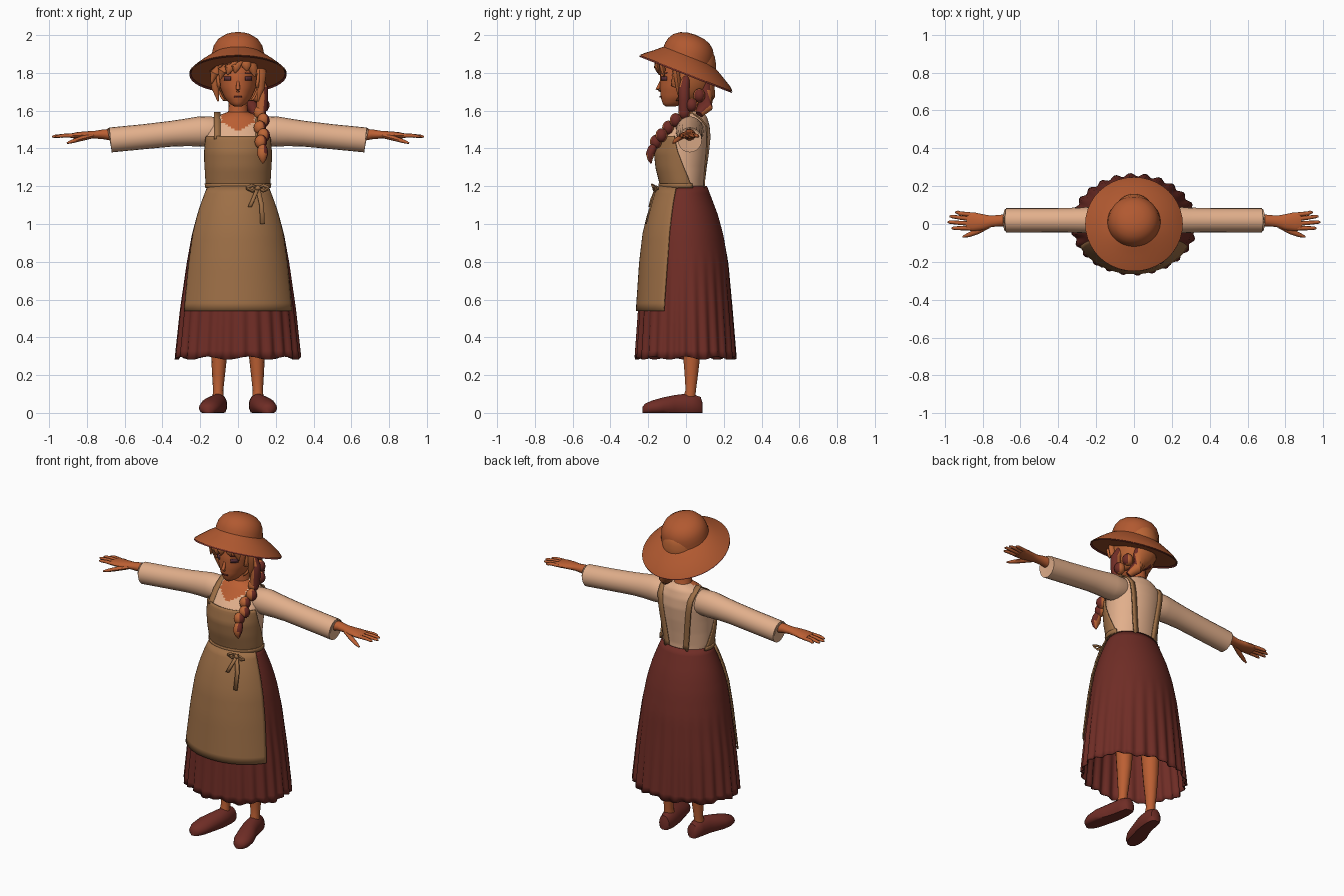
import bpy, bmesh, math
from mathutils import Vector

if "Cube" in bpy.data.objects:
    bpy.data.objects.remove(bpy.data.objects["Cube"])

def material(name, r, g, b):
    m = bpy.data.materials.new(name)
    m.diffuse_color = (r, g, b, 1)
    m.use_nodes = True
    m.node_tree.nodes["Principled BSDF"].inputs["Base Color"].default_value = m.diffuse_color
    return m

SKIN = material("skin", .50, .115, .033)
STRAW = material("straw", .44, .10, .03)
HAIR = material("hair", .50, .13, .036)
CREAM = material("cream_cloth", .76, .43, .26)
APRON = material("apron_cloth", .34, .16, .062)
MAROON = material("maroon", .16, .026, .019)
EYE = material("eye", .10, .03, .04)

def loft(name, rings, mats, closed=True, cap=True, rule=None, thick=0):
    """Skin a list of equal-length point rings; rule(center, normal) picks a material index."""
    bm = bmesh.new()
    vs = [[bm.verts.new(p) for p in r] for r in rings]
    n = len(vs[0])
    for a, b in zip(vs, vs[1:]):
        for i in range(n if closed else n - 1):
            j = (i + 1) % n
            bm.faces.new((a[i], a[j], b[j], b[i]))
    if closed and cap:
        bm.faces.new(vs[0][::-1])
        bm.faces.new(vs[-1])
    bmesh.ops.recalc_face_normals(bm, faces=bm.faces)
    for f in bm.faces:
        f.smooth = True
        if rule:
            f.material_index = rule(f.calc_center_median(), f.normal)
    me = bpy.data.meshes.new(name)
    bm.to_mesh(me)
    bm.free()
    me.set_sharp_from_angle(angle=math.radians(50))
    for m in mats:
        me.materials.append(m)
    ob = bpy.data.objects.new(name, me)
    bpy.context.collection.objects.link(ob)
    if thick:
        mod = ob.modifiers.new("thickness", 'SOLIDIFY')
        mod.thickness, mod.offset = thick, 0
    return ob

def section(table, z):
    """Interpolate (half width, front y, back y) at height z."""
    t = sorted(table)
    z = min(max(z, t[0][0]), t[-1][0])
    for p, q in zip(t, t[1:]):
        if z <= q[0]:
            k = (z - p[0]) / (q[0] - p[0])
            return [u + (v - u) * k for u, v in zip(p[1:], q[1:])]

def body_pt(table, z, phi, off=0.0):
    a, yf, yb = section(table, z)
    return ((a + off) * math.sin(phi), (yf + yb) / 2 - ((yb - yf) / 2 + off) * math.cos(phi), z)

def body_y(table, x, z, side, off):
    a, yf, yb = section(table, z)
    return (yf + yb) / 2 + side * ((yb - yf) / 2 * math.sqrt(max(0, 1 - (x / a) ** 2)) + off)

def steps(a, b, n):
    return [a + (b - a) * i / n for i in range(n + 1)]

def body(name, table, mats, n=40, rows=30, rule=None):
    zs = steps(table[0][0], table[-1][0], rows)
    return loft(name, [[body_pt(table, z, 2 * math.pi * i / n) for i in range(n)] for z in zs], mats, rule=rule)

def panel(name, table, z0, z1, phi0, phi1, off, mat, rows=16):
    """Cloth panel wrapped round the front, half angle going from phi0 to phi1."""
    rings = []
    for k in steps(0, 1, rows):
        ph = math.radians(phi0 + (phi1 - phi0) * k)
        rings.append([body_pt(table, z0 + (z1 - z0) * k, t, off) for t in steps(-ph, ph, 32)])
    return loft(name, rings, [mat], closed=False, thick=.008)

def tube(name, pts, mats, n=12, rule=None):
    """Elliptical tube; pts are (x, y, z, r_side, r_up)."""
    rings = []
    for i, p in enumerate(pts):
        d = Vector(pts[min(i + 1, len(pts) - 1)][:3]) - Vector(pts[max(i - 1, 0)][:3])
        ref = Vector((0, 0, 1)) if abs(d.normalized().z) < .8 else Vector((0, -1, 0))
        u = d.cross(ref).normalized()
        v = u.cross(d).normalized()
        rings.append([Vector(p[:3]) + u * p[3] * math.cos(t) + v * p[4] * math.sin(t)
                      for t in (2 * math.pi * j / n for j in range(n))])
    return loft(name, rings, mats, rule=rule)

def ribbon(name, pts, width, mat):
    w = Vector(width) / 2
    return loft(name, [[Vector(p) - w, Vector(p) + w] for p in pts], [mat], closed=False, thick=.008)

def bead(name, c, r, mats, rule=None):
    rings = []
    for a in steps(-1.45, 1.45, 8):
        rings.append([(c[0] + r[0] * math.cos(a) * math.cos(t), c[1] + r[1] * math.cos(a) * math.sin(t),
                       c[2] + r[2] * math.sin(a)) for t in (math.pi * j / 7 for j in range(14))])
    return loft(name, rings, mats, rule=rule)

# torso: blouse with an open neckline
TORSO = [(1.16, .15, -.12, .10), (1.22, .16, -.13, .10), (1.30, .165, -.15, .11), (1.38, .17, -.158, .122),
         (1.46, .175, -.14, .13), (1.52, .165, -.09, .125), (1.57, .115, -.05, .11), (1.595, .05, -.02, .085)]
body("blouse", TORSO, [CREAM, SKIN], n=56, rows=44,
     rule=lambda c, n: int(c.y < .03 and c.z > 1.49 + abs(c.x) * .6 and abs(c.x) < .085))

# skirt with pleats deepening to the hem
SKIRT = [(.29, .325, -.262, .258), (.55, .30, -.247, .24), (.8, .267, -.23, .22), (.95, .24, -.212, .193),
         (1.05, .212, -.188, .165), (1.13, .182, -.16, .135), (1.2, .152, -.128, .108)]
rings = []
for z in steps(.29, 1.2, 24):
    k = max(0, (.85 - z) / .56)
    rings.append([body_pt(SKIRT, z + (.008 * math.sin(9 * t) if z < .3 else 0), t, .009 * k * math.sin(26 * t))
                  for t in (2 * math.pi * i / 156 for i in range(156))])
loft("skirt", rings, [MAROON], cap=False, thick=.006)

# apron: lower panel, bib, waistband, straps, bow
panel("apron_panel", SKIRT, .54, 1.2, 64, 72, .014, APRON)
panel("apron_bib", TORSO, 1.19, 1.465, 112, 66, .008, APRON)
panel("apron_waistband", TORSO, 1.19, 1.215, 112, 112, .014, APRON, rows=2)
for s in (1, -1):
    path = [(s * .11, body_y(TORSO, .11, z, -1, .008), z) for z in steps(1.45, 1.55, 5)]
    path += [(s * .11, .03, 1.59)]
    path += [(s * x, body_y(TORSO, x, z, 1, .008), z) for x, z in zip(steps(.11, .065, 10), steps(1.555, 1.19, 10))]
    ribbon("apron_strap", path, (.034, 0, 0), APRON)
    ribbon("bow_loop", [(.105, -.15, 1.19), (.105 + s * .03, -.178, 1.205), (.105 + s * .06, -.172, 1.19),
                        (.105 + s * .03, -.168, 1.175), (.105, -.15, 1.19)], (0, -.01, .014), APRON)
ribbon("bow_tail_long", [(.105, -.16, 1.19), (.125, -.185, 1.1), (.13, -.212, 1.0)], (.024, 0, 0), APRON)
ribbon("bow_tail_short", [(.105, -.16, 1.19), (.08, -.185, 1.13), (.062, -.195, 1.09)], (.02, 0, 0), APRON)
bead("bow_knot", (.105, -.16, 1.19), (.016, .016, .014), [APRON])

# arms, hands, legs and shoes
for s in (1, -1):
    tube("sleeve", [(s * x, .02, z, ry, rz) for x, z, ry, rz in (
        (.07, 1.50, .05, .055), (.13, 1.492, .075, .076), (.2, 1.49, .072, .08), (.27, 1.485, .068, .073),
        (.35, 1.478, .065, .068), (.5, 1.462, .064, .066), (.675, 1.445, .064, .066), (.68, 1.445, .06, .061),
        (.665, 1.447, .045, .045))], [CREAM], n=20)
    tube("hand", [(s * x, y, z, ry, rz) for x, y, z, ry, rz in (
        (.64, .02, 1.47, .036, .034), (.71, .018, 1.475, .03, .027), (.755, .014, 1.473, .03, .021),
        (.80, .01, 1.471, .042, .02), (.85, .012, 1.469, .05, .018), (.885, .015, 1.467, .047, .012))], [SKIN], n=14)
    for y0, x1, y1 in ((.05, .945, .062), (.027, .975, .04), (.002, .985, .01), (-.022, .965, -.022)):
        tube("finger", [(s * .865, y0, 1.468, .012, .011), (s * .92, (y0 + y1) / 2, 1.468, .011, .01),
                        (s * (x1 - .012), y1, 1.464, .009, .008), (s * x1, y1, 1.462, .004, .004)], [SKIN], n=8)
    tube("thumb", [(s * .77, -.008, 1.468, .016, .014), (s * .83, -.04, 1.452, .015, .013),
                   (s * .875, -.058, 1.438, .012, .01), (s * .905, -.068, 1.428, .005, .005)], [SKIN], n=8)
    tube("leg", [(s * .095, .03, .9, .08, .085), (s * .097, .03, .5, .055, .06), (s * .1, .03, .3, .042, .046),
                 (s * .103, .028, .2, .034, .036), (s * .105, .025, .12, .027, .028),
                 (s * .105, .015, .06, .032, .035)], [SKIN], n=14)
    shoe = []
    for y, x, w, h in ((.088, .1, .015, .05), (.078, .1, .035, .085), (.03, .103, .046, .102), (-.02, .11, .05, .10),
                       (-.06, .12, .054, .095), (-.12, .14, .06, .083), (-.18, .152, .055, .066),
                       (-.215, .157, .038, .05), (-.23, .158, .014, .034)):
        shoe.append([(s * (x + w * math.cos(t)), y, max(0, h * (.4 + .6 * math.sin(t))))
                     for t in (math.pi * j / 9 for j in range(18))])
    loft("shoe", shoe, [MAROON])

# neck, head and face
tube("neck", [(0, .035, 1.54, .075, .065), (0, .03, 1.59, .052, .052), (0, .025, 1.68, .048, .052)], [SKIN], n=16)
HEAD = [(1.622, .018, -.108, -.06), (1.635, .042, -.122, 0), (1.67, .072, -.134, .075), (1.72, .094, -.138, .115),
        (1.78, .105, -.138, .135), (1.84, .107, -.13, .14), (1.90, .09, -.105, .13), (1.93, .04, -.06, .09)]
body("head", HEAD, [SKIN], n=32, rows=24)
tube("nose", [(0, -.128, 1.765, .006, .006), (0, -.142, 1.73, .01, .01), (0, -.15, 1.714, .012, .012),
              (0, -.138, 1.702, .008, .008)], [SKIN], n=8)
ribbon("mouth", [(x, body_y(HEAD, x, 1.674, -1, .001), 1.674) for x in steps(-.02, .02, 4)], (0, 0, .006), MAROON)
for s in (1, -1):
    for nm, z, h, m in (("eye", 1.77, .022, EYE), ("eyebrow", 1.80, .006, MAROON)):
        ribbon(nm, [(s * x, body_y(HEAD, x, z, -1, .001), z) for x in steps(.038, .072, 4)], (0, 0, h), m)

# hair: back cap, fringe, side locks, nape
rings = []
for z in steps(1.655, 1.925, 14):
    ph = math.radians(62 if z > 1.72 else 85)
    rings.append([body_pt(HEAD, z, t, .014) for t in steps(ph, 2 * math.pi - ph, 30)])
loft("hair_cap", rings, [HAIR], closed=False, thick=.012)
for x0, x1, z1, y1 in ((.03, -.015, 1.80, -.148), (.03, -.055, 1.79, -.14), (.02, -.095, 1.765, -.11),
                       (0, -.14, 1.745, -.075), (.03, .05, 1.81, -.145), (.04, .09, 1.78, -.115)):
    tube("fringe_lock", [(x0, -.11, 1.90, .02, .014), ((x0 + x1) / 2, (y1 - .15) / 2, 1.865, .028, .014),
                         (x1 * .9, y1 - .008, (z1 + 1.86) / 2, .024, .014), (x1, y1, z1, .004, .004)], [HAIR], n=8)
for s in (1, -1):
    tube("side_lock", [(s * .10, -.05, 1.88, .03, .02), (s * .122, -.05, 1.80, .028, .018),
                       (s * .12, -.04, 1.72, .02, .014), (s * .105, -.03, 1.65, .004, .004)], [HAIR], n=8)
tube("nape_hair", [(0, .10, 1.75, .08, .05), (.03, .11, 1.68, .065, .045), (.07, .10, 1.62, .045, .035),
                   (.10, .07, 1.58, .02, .02)], [MAROON, HAIR], n=14, rule=lambda c, n: int(n.y > .4))

# braid over one shoulder, darker on its outer side
dark = lambda c, n: int(n.x > .5)
PATH = [(.115, .07, 1.68), (.125, .03, 1.63), (.125, -.01, 1.59), (.125, -.055, 1.55), (.125, -.095, 1.51),
        (.127, -.13, 1.47), (.13, -.16, 1.435)]
for i, p in enumerate(PATH):
    bead("braid_plait", (p[0] + (.009 if i % 2 else -.009), p[1], p[2]), (.033, .032, .037), [HAIR, MAROON], dark)
tube("braid_tail", [(.13, -.165, 1.425, .014, .014), (.13, -.178, 1.40, .026, .024), (.13, -.19, 1.37, .03, .024),
                    (.132, -.19, 1.34, .017, .014), (.132, -.185, 1.32, .003, .003)], [HAIR, MAROON], 10, dark)
tube("side_plait", [(.105, .0, 1.78, .02, .02), (.13, -.01, 1.72, .03, .03), (.13, -.01, 1.66, .03, .03),
                    (.125, -.01, 1.60, .03, .03)], [HAIR, MAROON], 10, dark)

# sun hat: tilted lathe with darker underside
TILT = math.radians(21.4)
def hat_ring(r, h, shift):
    out = []
    for t in (2 * math.pi * j / 40 for j in range(40)):
        x, y = r * math.cos(t), r * math.sin(t) * (1.03 if r > .2 else 1) + shift
        out.append((x, y * math.cos(TILT) + h * math.sin(TILT), 1.797 - y * math.sin(TILT) + h * math.cos(TILT)))
    return out
OUTER = [(.258, 0, 0), (.235, .022, 0), (.2, .05, -.006), (.165, .074, -.014), (.14, .088, -.022), (.137, .11, -.025),
         (.13, .14, -.026), (.112, .17, -.026), (.082, .193, -.025), (.045, .205, -.024), (.004, .209, -.024)]
loft("hat", [hat_ring(*o) for o in OUTER], [STRAW])
loft("hat_underside", [hat_ring(r - .001, h - .008, d) for r, h, d in OUTER[:6]], [MAROON], cap=False)
